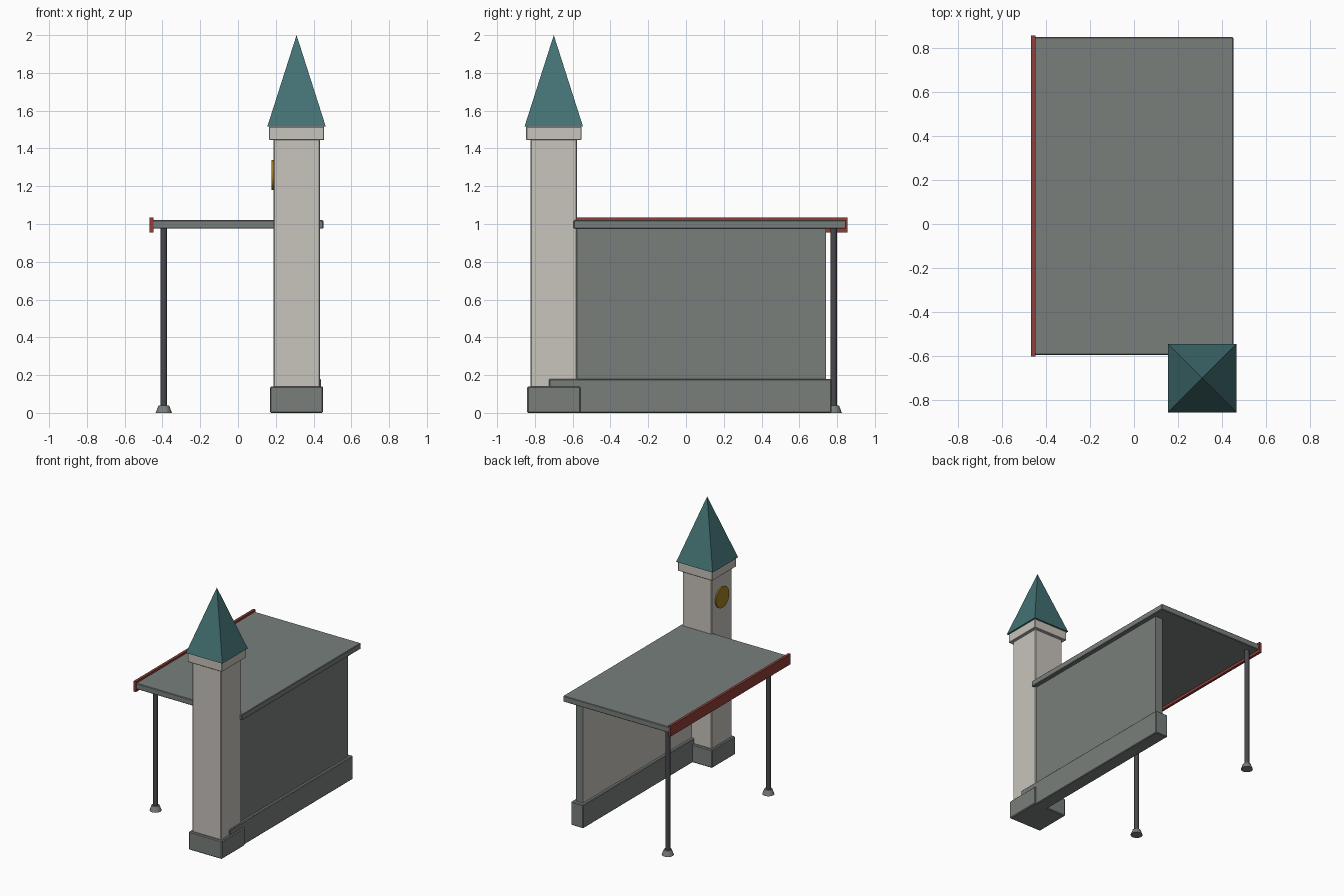
import bpy
import bmesh
import math
from mathutils import Matrix

old = bpy.data.objects.get("Cube")
if old:
    bpy.data.objects.remove(old, do_unlink=True)


def material(name, *rgb):
    """Flat material from 0-255 display values."""
    lin = [((c / 255 + 0.055) / 1.055) ** 2.4 for c in rgb]
    mat = bpy.data.materials.new(name)
    mat.use_nodes = True
    mat.diffuse_color = (*lin, 1)
    bsdf = mat.node_tree.nodes["Principled BSDF"]
    bsdf.inputs["Base Color"].default_value = (*lin, 1)
    bsdf.inputs["Roughness"].default_value = 0.8
    return mat


GREY = material("grey concrete", 120, 127, 123)
STONE = material("pale stone", 200, 196, 188)
TEAL = material("teal roofing", 68, 114, 116)
RED = material("dull red", 142, 62, 56)
METAL = material("dark metal", 72, 72, 77)
GOLD = material("dark gold", 166, 126, 36)


def finish(name, bm, mat):
    bmesh.ops.recalc_face_normals(bm, faces=bm.faces)
    mesh = bpy.data.meshes.new(name)
    bm.to_mesh(mesh)
    bm.free()
    mesh.materials.append(mat)
    obj = bpy.data.objects.new(name, mesh)
    bpy.context.collection.objects.link(obj)
    return obj


def box(name, mat, xs, ys, zs, bevel=0.0):
    bm = bmesh.new()
    bmesh.ops.create_cube(bm, size=1)
    for v in bm.verts:
        v.co = [a + (b - a) * (c + 0.5) for (a, b), c in zip((xs, ys, zs), v.co)]
    obj = finish(name, bm, mat)
    if bevel:
        mod = obj.modifiers.new("soft edges", "BEVEL")
        mod.width = bevel
        mod.segments = 1
    return obj


def cone(name, mat, sides, r1, r2, depth, place, smooth=True):
    """Cylinder, cone or pyramid, centred by the placing matrix."""
    bm = bmesh.new()
    bmesh.ops.create_cone(bm, cap_ends=True, segments=sides,
                          radius1=r1, radius2=r2, depth=depth, matrix=place)
    obj = finish(name, bm, mat)
    if smooth:
        bpy.ops.object.select_all(action="DESELECT")
        obj.select_set(True)
        bpy.context.view_layer.objects.active = obj
        bpy.ops.object.shade_smooth_by_angle(angle=math.radians(35))
    return obj


TX, TY = 0.31, -0.7


def tower_block(name, mat, half, zs, bevel):
    box(name, mat, (TX - half, TX + half), (TY - half, TY + half), zs, bevel)


# Clock tower
tower_block("tower_base", GREY, 0.141, (0, 0.14), 0.006)
tower_block("tower_shaft", STONE, 0.123, (0.13, 1.45), 0.005)
tower_block("tower_cornice", STONE, 0.146, (1.445, 1.515), 0.003)
cone("tower_spire", TEAL, 4, 0.155 * math.sqrt(2), 0, 0.485,
     Matrix.Translation((TX, TY, 1.7575)) @ Matrix.Rotation(math.pi / 4, 4, "Z"),
     smooth=False)
cone("clock_face", GOLD, 32, 0.08, 0.08, 0.02,
     Matrix.Translation((0.188, TY, 1.26)) @ Matrix.Rotation(math.pi / 2, 4, "Y"))

# Side wall on its plinth, pale on the sheltered side
box("wall_plinth", GREY, (0.335, 0.44), (-0.725, 0.77), (0, 0.18), 0.005)
wall = box("side_wall", GREY, (0.357, 0.42), (-0.6, 0.74), (0.17, 0.98))
wall.data.materials.append(STONE)
for face in wall.data.polygons:
    if face.normal.x < -0.5:
        face.material_index = 1

# Flat canopy with a red fascia on its open side
box("canopy_roof", GREY, (-0.455, 0.452), (-0.595, 0.848), (0.975, 1.02), 0.004)
box("canopy_fascia", RED, (-0.468, -0.448), (-0.602, 0.855), (0.955, 1.035))

# Posts with flared feet
for label, y in (("front", -0.44), ("back", 0.782)):
    cone(label + "_post", METAL, 16, 0.018, 0.018, 0.96,
         Matrix.Translation((-0.393, y, 0.5)))
    cone(label + "_post_foot", GREY, 12, 0.043, 0.028, 0.04,
         Matrix.Translation((-0.393, y, 0.02)))
